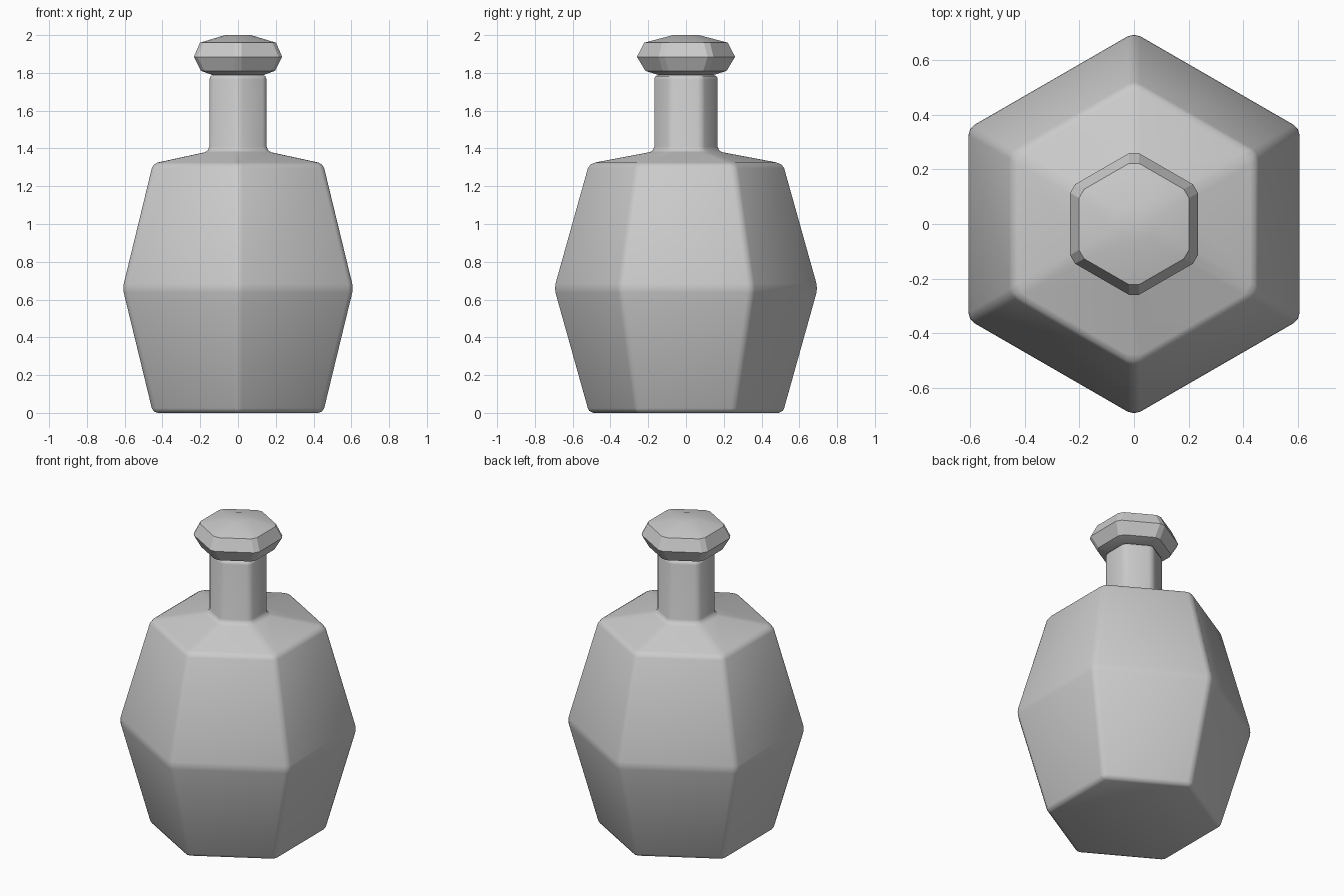
import bpy, bmesh, math

if "Cube" in bpy.data.objects:
    bpy.data.objects.remove(bpy.data.objects["Cube"], do_unlink=True)

grey = bpy.data.materials.new("plain grey")
grey.use_nodes = True
colour = (0.6, 0.6, 0.6, 1)
grey.diffuse_color = colour
grey.node_tree.nodes["Principled BSDF"].inputs["Base Color"].default_value = colour


def hex_loft(name, profile, bevel, segments, sharp_angle, ridges_only=False):
    """Six-sided solid from (radius, height) rings, corners on the y axis."""
    bm = bmesh.new()
    rings = []
    for r, z in profile:
        rings.append([bm.verts.new((r * math.sin(i * math.pi / 3),
                                    -r * math.cos(i * math.pi / 3), z)) for i in range(6)])
    for low, high in zip(rings, rings[1:]):
        for i in range(6):
            j = (i + 1) % 6
            bm.faces.new((low[i], low[j], high[j], high[i]))
    bm.faces.new(rings[0][::-1])
    bm.faces.new(rings[-1])
    # Soften the edges
    edges = [e for e in bm.edges
             if not ridges_only or abs(e.verts[0].co.z - e.verts[1].co.z) > 0.001]
    bmesh.ops.bevel(bm, geom=edges, offset=bevel, offset_type='OFFSET', segments=segments,
                    profile=0.5, affect='EDGES', clamp_overlap=True)
    bmesh.ops.recalc_face_normals(bm, faces=bm.faces)
    mesh = bpy.data.meshes.new(name)
    bm.to_mesh(mesh)
    bm.free()
    mesh.materials.append(grey)
    obj = bpy.data.objects.new(name, mesh)
    bpy.context.collection.objects.link(obj)
    bpy.ops.object.select_all(action='DESELECT')
    obj.select_set(True)
    bpy.context.view_layer.objects.active = obj
    bpy.ops.object.shade_smooth_by_angle(angle=math.radians(sharp_angle))
    return obj


# Faceted body with shoulder and neck
hex_loft("bottle", [(0.52, 0), (0.705, 0.66), (0.52, 1.32), (0.175, 1.385), (0.175, 1.79)],
         0.025, 2, 50)

# Faceted stopper
hex_loft("stopper", [(0.16, 1.79), (0.225, 1.81), (0.27, 1.885), (0.232, 1.96), (0.08, 2.0)],
         0.02, 1, 25, ridges_only=True)
